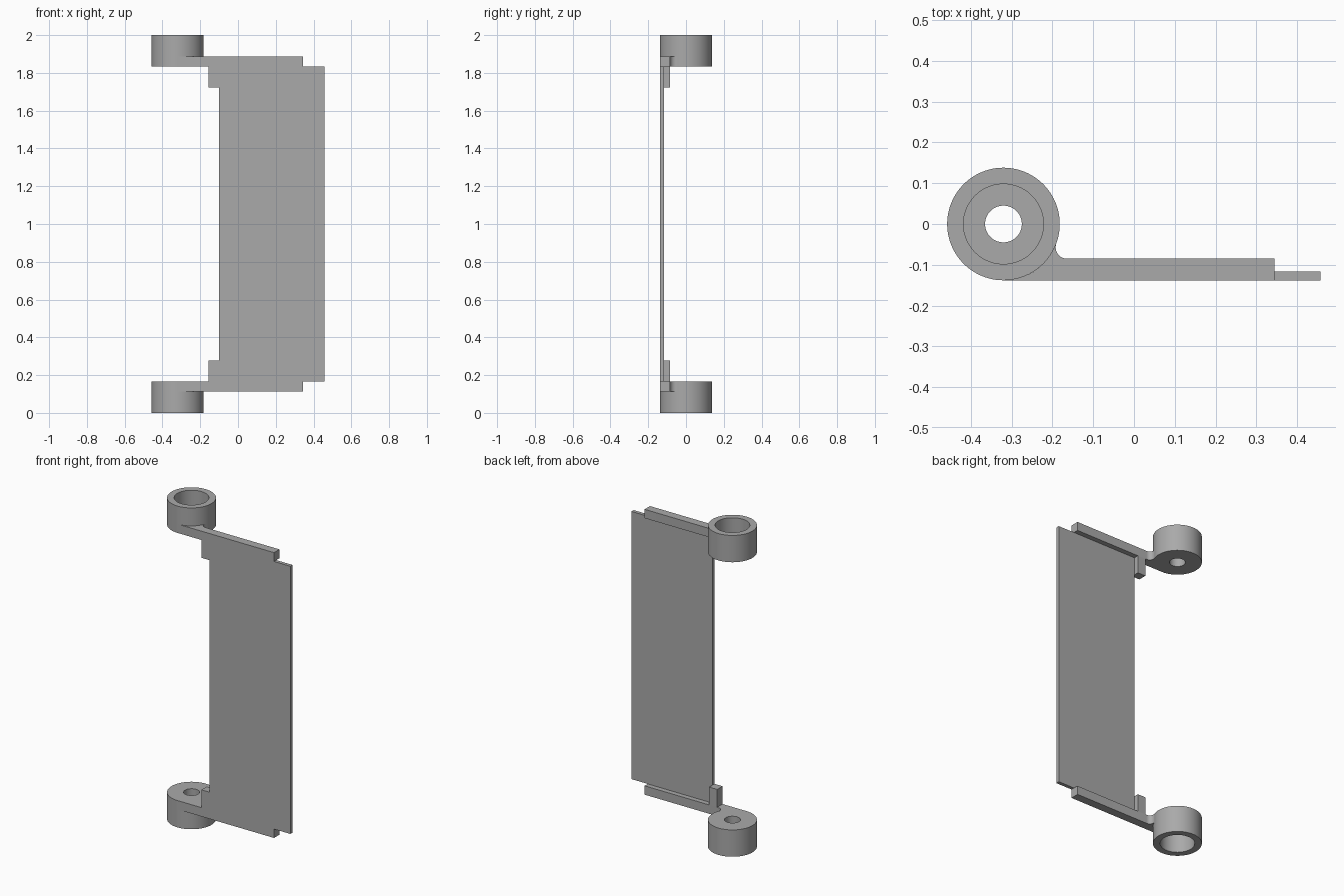
import bpy
import bmesh
import math

cube = bpy.data.objects.get("Cube")
if cube:
    bpy.data.objects.remove(cube, do_unlink=True)

grey = bpy.data.materials.new("plain grey")
grey.use_nodes = True
colour = (0.4, 0.4, 0.4, 1)
grey.diffuse_color = colour
grey.node_tree.nodes["Principled BSDF"].inputs["Base Color"].default_value = colour

MID = 1.0                       # mirror height
CX, R = -0.32, 0.138            # collar centre and radius
FRONT, BACK = -0.138, -0.085    # thickness range of the arms
ARM_LOW, ARM_HIGH = 0.112, 0.167


def finish(name, bm, mirrored):
    """Turn a bmesh into an object centred at mid height."""
    bmesh.ops.recalc_face_normals(bm, faces=bm.faces)
    mesh = bpy.data.meshes.new(name)
    bm.to_mesh(mesh)
    bm.free()
    mesh.materials.append(grey)
    obj = bpy.data.objects.new(name, mesh)
    bpy.context.collection.objects.link(obj)
    obj.location.z = MID
    bpy.ops.object.select_all(action='DESELECT')
    obj.select_set(True)
    bpy.context.view_layer.objects.active = obj
    bpy.ops.object.shade_smooth_by_angle(angle=math.radians(30))
    if mirrored:
        mod = obj.modifiers.new("top and bottom", 'MIRROR')
        mod.use_axis = (False, False, True)
        mod.use_mirror_merge = False
    return obj


def prism(name, outline, low, high, mirrored=True):
    """Extrude an xy outline between two heights."""
    bm = bmesh.new()
    base = bm.faces.new([bm.verts.new((x, y, low - MID)) for x, y in outline])
    top = bmesh.ops.extrude_face_region(bm, geom=[base], use_keep_orig=True)
    for v in top["geom"]:
        if isinstance(v, bmesh.types.BMVert):
            v.co.z = high - MID
    return finish(name, bm, mirrored)


def rect(x0, x1, y0, y1):
    return [(x0, y0), (x1, y0), (x1, y1), (x0, y1)]


def arc(cx, cy, r, start, end, steps):
    angles = [start + (end - start) * i / steps for i in range(steps + 1)]
    return [(cx + r * math.cos(a), cy + r * math.sin(a)) for a in angles]


# Collars: cups open at the outer ends, with a small hole through the floor
section = [(R, 0), (R, ARM_HIGH), (0.045, ARM_HIGH),
           (0.045, ARM_LOW), (0.098, ARM_LOW), (0.098, 0)]
bm = bmesh.new()
SIDES = 96
rings = []
for i in range(SIDES):
    a = math.tau * i / SIDES
    rings.append([bm.verts.new((CX + r * math.cos(a), r * math.sin(a), z - MID))
                  for r, z in section])
for i in range(SIDES):
    a, b = rings[i], rings[(i + 1) % SIDES]
    for j in range(len(section)):
        k = (j + 1) % len(section)
        bm.faces.new((a[j], b[j], b[k], a[k]))
finish("collars", bm, True)

# Arms: tangent to the collar in front, filleted into it behind
fillet = 0.028
fy = BACK + fillet
fx = CX + math.sqrt((R + fillet) ** 2 - fy ** 2)
touch = math.atan2(fy, fx - CX)
outline = [(0.345, FRONT), (0.345, BACK)]
outline += arc(fx, fy, fillet, -math.pi / 2, touch - math.pi, 10)
outline += arc(CX, 0, R, touch, -math.pi / 2, 24)[1:]
prism("arms", outline, ARM_LOW, ARM_HIGH)

# Corner lugs beside the panel
prism("corner_lugs", rect(-0.155, -0.1, FRONT, BACK), ARM_HIGH, 0.278)

# Thin panel between the arms
prism("panel", rect(-0.1, 0.457, FRONT, -0.116), ARM_HIGH, 2 - ARM_HIGH, False)
